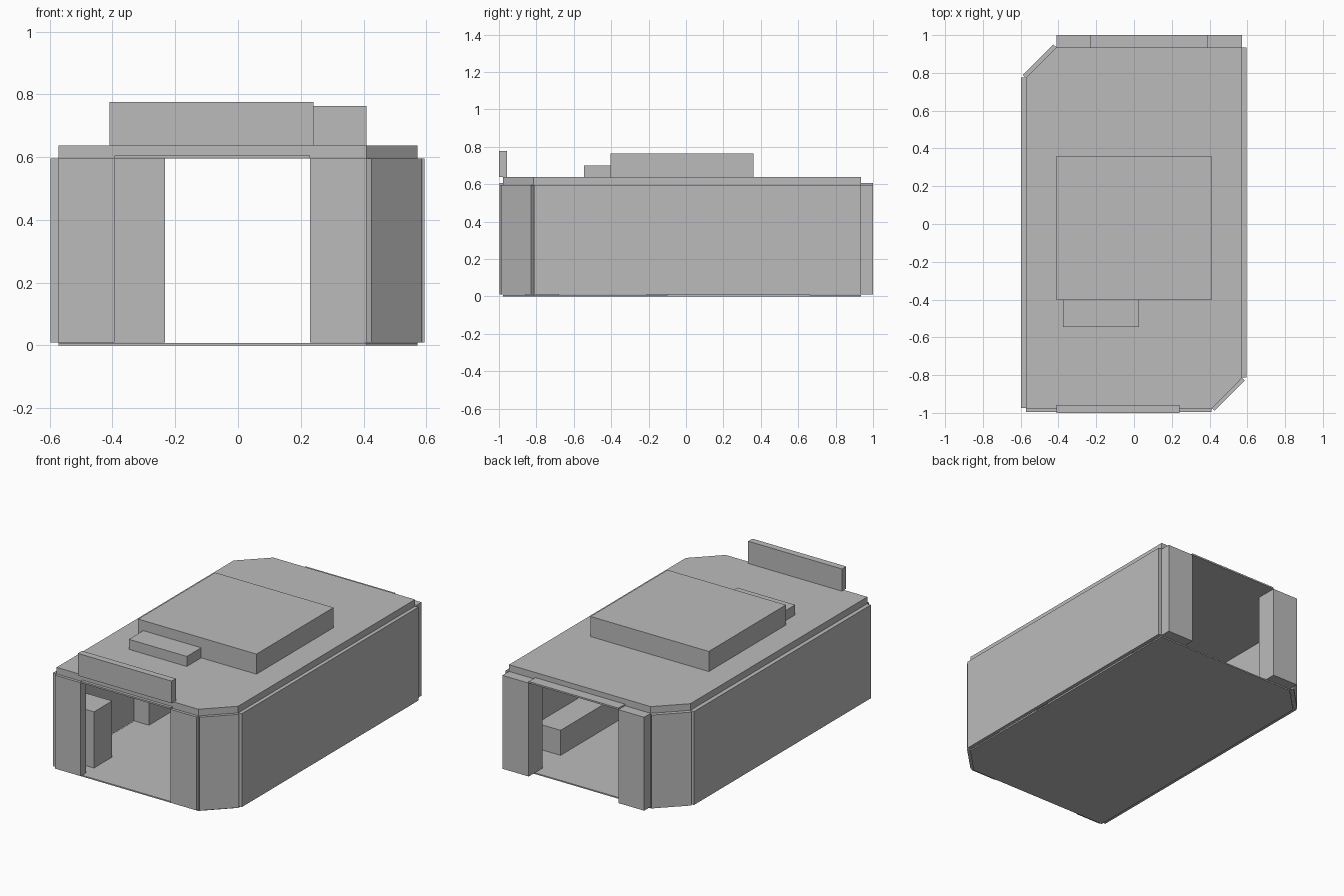
import bpy, bmesh

if "Cube" in bpy.data.objects:
    bpy.data.objects.remove(bpy.data.objects["Cube"])

grey = bpy.data.materials.new("plain_grey")
grey.diffuse_color = (0.5, 0.5, 0.5, 1)
grey.use_nodes = True
grey.node_tree.nodes["Principled BSDF"].inputs["Base Color"].default_value = grey.diffuse_color


def prism(name, outline, z0, z1):
    """Extrude a flat xy outline from z0 up to z1."""
    bm = bmesh.new()
    face = bm.faces.new([bm.verts.new((x, y, z0)) for x, y in outline])
    ext = bmesh.ops.extrude_face_region(bm, geom=[face])
    top = [v for v in ext["geom"] if isinstance(v, bmesh.types.BMVert)]
    bmesh.ops.translate(bm, verts=top, vec=(0, 0, z1 - z0))
    bmesh.ops.recalc_face_normals(bm, faces=bm.faces)
    me = bpy.data.meshes.new(name)
    bm.to_mesh(me)
    bm.free()
    me.materials.append(grey)
    ob = bpy.data.objects.new(name, me)
    bpy.context.collection.objects.link(ob)
    return ob


def box(name, x0, x1, y0, y1, z0, z1):
    return prism(name, [(x0, y0), (x1, y0), (x1, y1), (x0, y1)], z0, z1)


# Floor and roof share a plan with two opposite corners cut off
plan = [(-0.572, -0.978), (0.41, -0.978), (0.572, -0.815),
        (0.572, 0.935), (-0.41, 0.935), (-0.572, 0.773)]
prism("floor", plan, 0.0, 0.008)
prism("roof", plan, 0.595, 0.637)

# Long side walls
W0, W1 = 0.01, 0.595
box("left_wall", -0.598, -0.572, -0.975, 0.775, W0, W1)
box("right_wall", 0.572, 0.595, -0.812, 0.935, W0, W1)

# Slanted corner walls
prism("front_corner_wall",
      [(0.41, -0.972), (0.426, -0.988), (0.586, -0.828), (0.57, -0.812)], W0, W1)
prism("back_corner_wall",
      [(-0.572, 0.773), (-0.59, 0.789), (-0.428, 0.951), (-0.41, 0.935)], W0, W1)

# Piers on both sides of the front and back openings
box("front_left_pier", -0.572, -0.393, -0.996, -0.945, W0, W1)
box("front_right_pier", 0.23, 0.41, -0.996, -0.945, W0, W1)
box("back_left_pier", -0.41, -0.232, 0.865, 1.0, W0, W1)
box("back_right_pier", 0.39, 0.572, 0.865, 1.0, W0, W1)

# Thin lintels over the openings
box("front_lintel", -0.393, 0.23, -0.996, -0.945, 0.595, 0.605)
box("back_lintel", -0.232, 0.39, 0.865, 1.0, 0.595, 0.605)

# Roof blocks and front sign board
box("roof_block", -0.41, 0.41, -0.403, 0.36, 0.637, 0.763)
box("roof_step", -0.375, 0.027, -0.545, -0.403, 0.637, 0.70)
box("sign_board", -0.41, 0.24, -1.0, -0.958, 0.637, 0.776)

# Furniture inside
box("cabinet", -0.572, -0.396, -0.86, -0.68, 0.008, 0.36)
box("shelf_unit", -0.572, -0.47, -0.21, 0.2, 0.008, 0.42)
box("bench", 0.407, 0.572, -0.1, 0.66, 0.008, 0.165)
